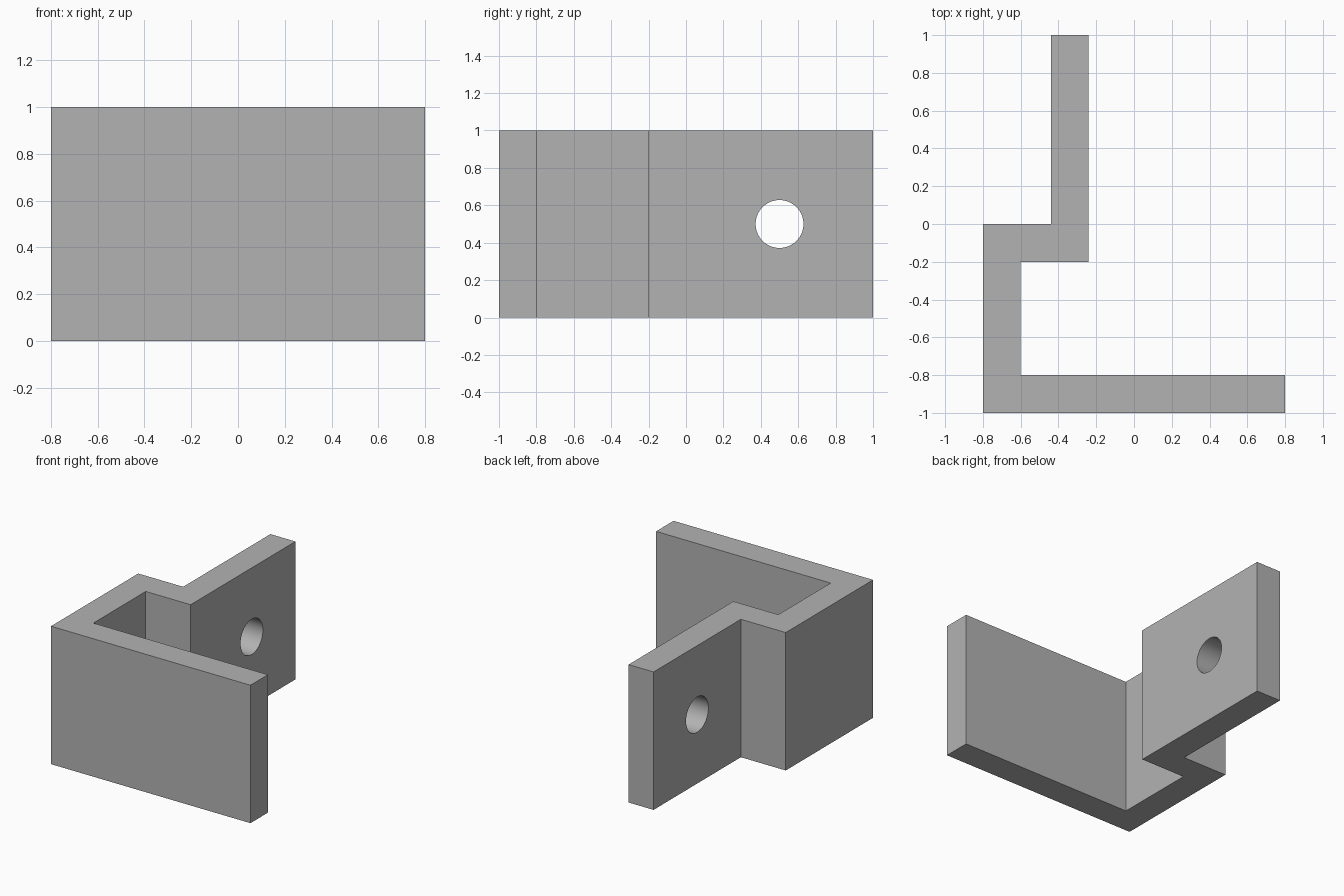
import bpy
import bmesh
import math

cube = bpy.data.objects.get("Cube")
if cube:
    bpy.data.objects.remove(cube, do_unlink=True)

HEIGHT = 1.0

# Plain grey material
grey = bpy.data.materials.new("grey")
grey.use_nodes = True
colour = (0.45, 0.45, 0.45, 1)
grey.diffuse_color = colour
grey.node_tree.nodes["Principled BSDF"].inputs["Base Color"].default_value = colour

# Bracket: stepped strip profile extruded upwards
profile = [(-0.8, -1), (0.8, -1), (0.8, -0.8), (-0.6, -0.8), (-0.6, -0.2),
           (-0.24, -0.2), (-0.24, 1), (-0.44, 1), (-0.44, 0), (-0.8, 0)]
bm = bmesh.new()
base = bm.faces.new([bm.verts.new((x, y, 0)) for x, y in profile])
top = bmesh.ops.extrude_face_region(bm, geom=[base])["geom"]
bmesh.ops.translate(bm, vec=(0, 0, HEIGHT),
                    verts=[v for v in top if isinstance(v, bmesh.types.BMVert)])
bmesh.ops.recalc_face_normals(bm, faces=bm.faces)
mesh = bpy.data.meshes.new("bracket")
bm.to_mesh(mesh)
bm.free()
mesh.materials.append(grey)
bracket = bpy.data.objects.new("bracket", mesh)
bpy.context.collection.objects.link(bracket)

# Round bolt hole through the rear tab
bpy.ops.mesh.primitive_cylinder_add(vertices=64, radius=0.128, depth=0.5,
                                    location=(-0.34, 0.5, HEIGHT / 2),
                                    rotation=(0, math.pi / 2, 0))
cutter = bpy.context.object
cutter.name = "hole_cutter"
cutter.data.materials.append(grey)
cut = bracket.modifiers.new("bolt_hole", "BOOLEAN")
cut.operation = "DIFFERENCE"
cut.solver = "EXACT"
cut.object = cutter

# Apply the cut, drop the cutter, smooth only the hole wall
bpy.ops.object.select_all(action="DESELECT")
bracket.select_set(True)
bpy.context.view_layer.objects.active = bracket
bpy.ops.object.modifier_apply(modifier=cut.name)
bpy.data.objects.remove(cutter, do_unlink=True)
bpy.ops.object.shade_smooth_by_angle(angle=math.radians(30))
